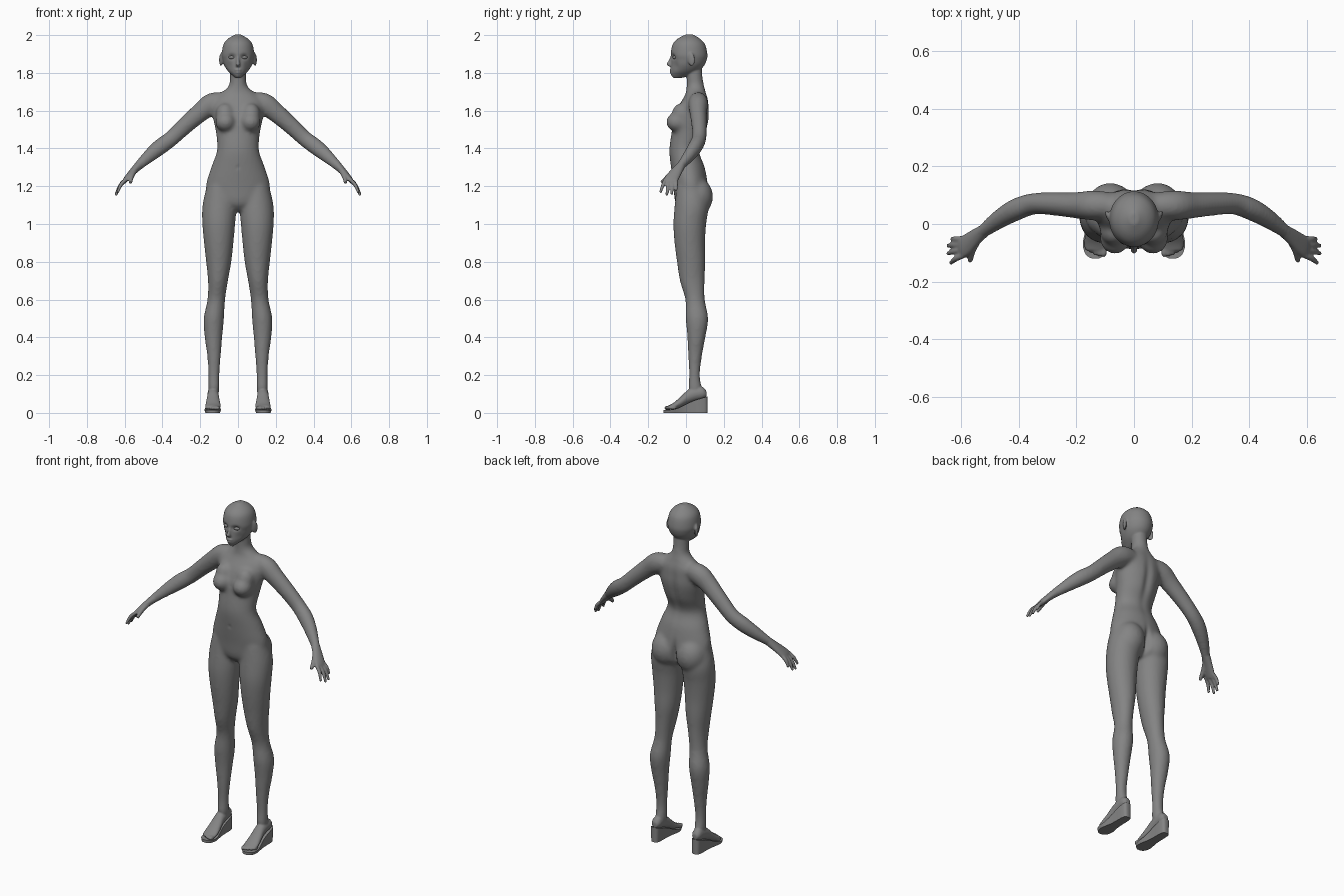
import bpy, bmesh, math
from mathutils import Vector, Matrix

if "Cube" in bpy.data.objects:
    bpy.data.objects.remove(bpy.data.objects["Cube"])

scene = bpy.context.scene
grey = bpy.data.materials.new("neutral grey")
grey.use_nodes = True
grey.diffuse_color = (0.23, 0.23, 0.23, 1)
for node in grey.node_tree.nodes:
    if node.type == 'BSDF_PRINCIPLED':
        node.inputs["Base Color"].default_value = grey.diffuse_color
        node.inputs["Roughness"].default_value = 0.6


def spline(rows, steps=5):
    """Catmull-Rom interpolation through rows of numbers."""
    out, last = [], len(rows) - 1
    for i in range(last):
        quad = [rows[max(0, min(last, i + k))] for k in (-1, 0, 1, 2)]
        for s in range(steps):
            t = s / steps
            out.append([b + t / 2 * (c - a + t * (2*a - 5*b + 4*c - d + t * (3*(b - c) + d - a)))
                        for a, b, c, d in zip(*quad)])
    return out + [list(rows[last])]


def loft(bm, rows, hint, axis=None, side=1, sides=40):
    """Skin elliptical rings (x, y, z, radius along hint, other radius)."""
    rows = spline(rows)
    rings = []
    for i, (x, y, z, ra, rb) in enumerate(rows):
        before, after = rows[max(i - 1, 0)], rows[min(i + 1, len(rows) - 1)]
        t = Vector(axis) if axis else (Vector(after[:3]) - Vector(before[:3])).normalized()
        a = (Vector(hint) - t * t.dot(Vector(hint))).normalized()
        b = t.cross(a)
        ring = []
        for k in range(sides):
            ang = math.tau * k / sides
            p = Vector((x, y, z)) + a * ra * math.cos(ang) + b * rb * math.sin(ang)
            ring.append(bm.verts.new((p.x * side, p.y, p.z)))
        rings.append(ring)
    for lower, upper in zip(rings, rings[1:]):
        for k in range(sides):
            n = (k + 1) % sides
            bm.faces.new((lower[k], lower[n], upper[n], upper[k]))
    bm.faces.new(rings[0])
    bm.faces.new(rings[-1])


def ball(bm, centre, radii, side=1, turn=0.0, tilt=0.0):
    """Ellipsoid, mirrored to the chosen side."""
    x, y, z = centre
    m = (Matrix.Translation((x * side, y, z)) @ Matrix.Rotation(turn * side, 4, 'Z')
         @ Matrix.Rotation(tilt, 4, 'X') @ Matrix.Diagonal((*radii, 1)))
    bmesh.ops.create_uvsphere(bm, u_segments=32, v_segments=20, radius=1, matrix=m)


def add_object(name, mesh):
    obj = bpy.data.objects.new(name, mesh)
    scene.collection.objects.link(obj)
    mesh.materials.clear()
    mesh.materials.append(grey)
    return obj


def to_mesh(bm, name):
    bmesh.ops.recalc_face_normals(bm, faces=bm.faces)
    mesh = bpy.data.meshes.new(name)
    bm.to_mesh(mesh)
    bm.free()
    return mesh


def fuse(bm, name, voxel, passes):
    """Merge overlapping shapes into one softly blended skin."""
    obj = add_object(name, to_mesh(bm, name))
    remesh = obj.modifiers.new("merge", 'REMESH')
    remesh.mode = 'VOXEL'
    remesh.voxel_size = voxel
    soften = obj.modifiers.new("soften", 'SMOOTH')
    soften.factor = 0.5
    soften.iterations = passes
    bpy.context.view_layer.update()
    graph = bpy.context.evaluated_depsgraph_get()
    mesh = bpy.data.meshes.new_from_object(obj.evaluated_get(graph))
    bpy.data.objects.remove(obj)
    return mesh


def sculpt(bm, centre, spread, push):
    """Push the skin along y with a soft falloff, on both sides."""
    for v in bm.verts:
        d = ((abs(v.co.x) - centre[0]) / spread[0])**2
        d += ((v.co.y - centre[1]) / spread[1])**2 + ((v.co.z - centre[2]) / spread[2])**2
        if d < 9:
            v.co.y += push * math.exp(-d)


UP, ACROSS, DEPTH = (0, 0, 1), (1, 0, 0), (0, 1, 0)

# Torso and neck: height, depth centre, half width, half depth
torso = [(1.07, .03, .05, .05), (1.11, .03, .15, .085), (1.2, .025, .17, .092),
         (1.3, .01, .142, .09), (1.39, -.008, .111, .08), (1.48, .015, .116, .092),
         (1.56, .03, .132, .094), (1.62, .04, .138, .082), (1.66, .05, .13, .068),
         (1.69, .053, .095, .055), (1.73, .05, .05, .047), (1.78, .045, .043, .043),
         (1.84, .04, .043, .045)]
# Legs: height, side offset, depth centre, half width, half depth
leg = [(1.2, .095, .025, .07, .075), (1.1, .098, .03, .09, .09), (1.0, .102, .02, .087, .087),
       (.9, .102, .02, .078, .081), (.8, .102, .027, .067, .075), (.7, .106, .033, .053, .066),
       (.6, .115, .048, .047, .052), (.5, .128, .058, .054, .06), (.4, .13, .055, .047, .048),
       (.3, .127, .048, .036, .037), (.2, .128, .045, .03, .029), (.13, .128, .048, .03, .037),
       (.09, .128, .055, .025, .03)]
# Arms: position and radius from shoulder to wrist
arm = [(.08, .065, 1.65, .05), (.14, .065, 1.635, .058), (.2, .065, 1.59, .051),
       (.28, .07, 1.52, .045), (.35, .07, 1.455, .042), (.41, .05, 1.41, .043),
       (.47, .015, 1.36, .036), (.53, -.03, 1.305, .025), (.545, -.04, 1.29, .024)]

core = bmesh.new()
loft(core, [(0, y, z, rx, ry) for z, y, rx, ry in torso], ACROSS, UP, sides=64)
for side in (1, -1):
    loft(core, [(x, y, z, rx, ry) for z, x, y, rx, ry in leg], ACROSS, UP, side)
    loft(core, [(x, y, z, r * .9, r) for x, y, z, r in arm], DEPTH, side=side)
    # Breasts and buttocks
    ball(core, (.066, -.045, 1.54), (.054, .06, .052), side)
    ball(core, (.068, -.025, 1.58), (.05, .05, .06), side)
    ball(core, (.082, .057, 1.145), (.085, .086, .1), side)

skin = bmesh.new()
skin.from_mesh(fuse(core, "core", .01, 9))
# Spine groove, seat cleft, navel
sculpt(skin, (0, .12, 1.5), (.022, .06, .14), -.012)
sculpt(skin, (0, .11, 1.13), (.014, .06, .07), -.03)
sculpt(skin, (0, -.085, 1.3), (.007, .03, .01), .005)

# Head: height, front, back, half width
head = [(1.772, -.066, -.03, .012), (1.787, -.079, .03, .03), (1.81, -.081, .07, .054),
        (1.84, -.079, .097, .073), (1.87, -.078, .11, .082), (1.9, -.081, .113, .086),
        (1.95, -.071, .101, .077), (1.98, -.045, .075, .054), (2.003, -.002, .038, .015)]
loft(skin, [(0, (f + b) / 2, z, w, (b - f) / 2) for z, f, b, w in head], ACROSS, UP, sides=64)
# Nose and lips
loft(skin, [(0, -.068, 1.893, .007, .012), (0, -.08, 1.865, .008, .013),
            (0, -.089, 1.845, .011, .015), (0, -.078, 1.833, .009, .01)], ACROSS, UP)
ball(skin, (0, -.079, 1.814), (.018, .009, .006))
ball(skin, (0, -.077, 1.803), (.016, .01, .006))

# Fingers: knuckle offset and tip position
fingers = [(.028, (.632, -.052, 1.183)), (.01, (.645, -.075, 1.161)),
           (-.009, (.645, -.102, 1.156)), (-.028, (.635, -.134, 1.172))]
# Feet: depth, height, half width, half height
foot = [(.108, .1, .016, .016), (.088, .105, .027, .032), (.05, .1, .029, .036),
        (.01, .085, .031, .036), (-.03, .056, .037, .028), (-.065, .036, .041, .018),
        (-.092, .028, .037, .011)]

for side in (1, -1):
    ball(skin, (.089, .027, 1.872), (.008, .021, .036), side, turn=-.4, tilt=.15)
    # Palm, fingers and thumb
    loft(skin, [(.525, -.026, 1.31, .023, .023), (.56, -.053, 1.274, .031, .018),
                (.592, -.078, 1.238, .037, .014), (.604, -.086, 1.222, .033, .01)],
         DEPTH, side=side)
    for shift, tip in fingers:
        base = Vector((.592, -.08 + shift, 1.236))
        tip = Vector(tip)
        mid = base.lerp(tip, .5) + Vector((.006, 0, .004))
        loft(skin, [(*base, .011, .01), (*mid, .01, .01), (*tip, .0075, .007)],
             DEPTH, side=side, sides=16)
        ball(skin, tip, (.008, .008, .008), side)
    loft(skin, [(.545, -.055, 1.285, .015, .015), (.562, -.09, 1.255, .014, .013),
                (.57, -.13, 1.218, .009, .009)], DEPTH, side=side, sides=16)
    # Foot and toes
    loft(skin, [(.132, y, z, rx, rz) for y, z, rx, rz in foot], ACROSS, DEPTH, side)
    for k in range(5):
        size = .0125 - .001 * k
        ball(skin, (.104 + .0155 * k, -.096 + .004 * k * k / 2.5, .026), (size * .8, .02, size), side)

body_mesh = fuse(skin, "body", .005, 3)
# Eye sockets, mouth line and temples
face = bmesh.new()
face.from_mesh(body_mesh)
sculpt(face, (.034, -.073, 1.886), (.019, .03, .013), .013)
sculpt(face, (0, -.085, 1.8085), (.016, .02, .004), .003)
sculpt(face, (.05, -.06, 1.835), (.02, .03, .025), .006)
body_mesh = to_mesh(face, "body")
body_mesh.shade_smooth()
add_object("body", body_mesh)

# Wedge soles: depth, half width, top height
wedge = [(.113, .013, .088), (.104, .023, .084), (.08, .028, .077), (.04, .029, .064),
         (0, .031, .046), (-.035, .038, .028), (-.07, .044, .018), (-.1, .037, .016),
         (-.113, .026, .016), (-.12, .012, .016)]
for side, word in ((1, "left"), (-1, "right")):
    bm = bmesh.new()
    rows = []
    for y, half, top in spline(wedge, 3):
        rows.append([bm.verts.new((side * .134 + s * half * k, y, z))
                     for s, k, z in ((-1, .88, 0), (1, .88, 0), (1, 1, top), (-1, 1, top))])
    for p, q in zip(rows, rows[1:]):
        for k in range(4):
            bm.faces.new((p[k], p[k - 1], q[k - 1], q[k]))
    bm.faces.new(rows[0])
    bm.faces.new(rows[-1])
    sole = add_object(word + "_sole", to_mesh(bm, word + "_sole"))
    bpy.ops.object.select_all(action='DESELECT')
    sole.select_set(True)
    bpy.context.view_layer.objects.active = sole
    bpy.ops.object.shade_smooth_by_angle(angle=math.radians(35))

    # Eyeball
    bm = bmesh.new()
    ball(bm, (.034, -.06, 1.882), (.017, .011, .009), side, turn=.25)
    eye = to_mesh(bm, word + "_eye")
    eye.shade_smooth()
    add_object(word + "_eye", eye)
